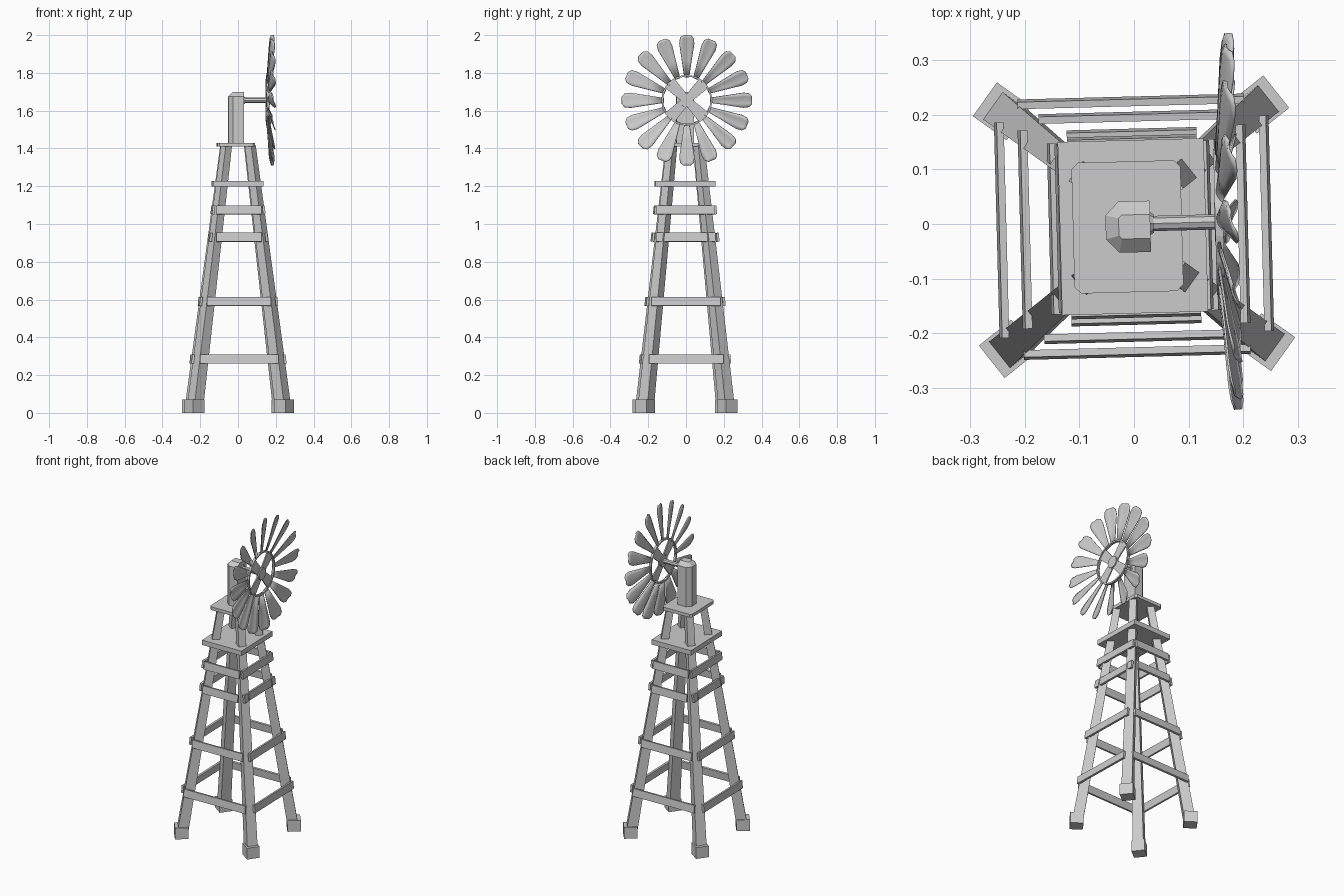
import bpy, bmesh, math
from mathutils import Matrix, Vector

if "Cube" in bpy.data.objects:
    bpy.data.objects.remove(bpy.data.objects["Cube"])

# the whole tower is turned slightly about z
TURN = Matrix.Translation((0, -0.005, 0)) @ Matrix.Rotation(math.radians(1.5), 4, 'Z')


def make(name, bm, mat=Matrix()):
    bmesh.ops.recalc_face_normals(bm, faces=bm.faces)
    bm.transform(TURN @ mat)
    me = bpy.data.meshes.new(name)
    bm.to_mesh(me)
    bm.free()
    ob = bpy.data.objects.new(name, me)
    bpy.context.collection.objects.link(ob)
    return ob


def loft(name, rings, mat=Matrix(), closed=False):
    """Join equal-sided rings; cap the ends unless the loop is closed."""
    bm = bmesh.new()
    vs = [[bm.verts.new(p) for p in r] for r in rings]
    n = len(rings[0])
    pairs = list(zip(vs, vs[1:])) + ([(vs[-1], vs[0])] if closed else [])
    for a, b in pairs:
        for i in range(n):
            j = (i + 1) % n
            bm.faces.new((a[i], a[j], b[j], b[i]))
    if not closed:
        bm.faces.new(vs[0])
        bm.faces.new(vs[-1])
    return make(name, bm, mat)


def box(name, size, mat):
    bm = bmesh.new()
    bmesh.ops.create_cube(bm, size=1)
    bm.transform(Matrix.Diagonal((*size, 1)))
    return make(name, bm, mat)


def plate(name, cx, hx, hy, z0, z1, cut):
    pts = []
    for sx, sy in ((1, 1), (-1, 1), (-1, -1), (1, -1)):
        pair = [(cx + sx * hx, sy * (hy - cut)), (cx + sx * (hx - cut), sy * hy)]
        pts += pair if sx * sy > 0 else pair[::-1]
    return loft(name, [[(x, y, z) for x, y in pts] for z in (z0, z1)])


def square(cx, cy, z, s, ang):
    c, n = math.cos(ang), math.sin(ang)
    return [(cx + u * c - v * n, cy + u * n + v * c, z)
            for u, v in ((s, s), (-s, s), (-s, -s), (s, -s))]


# feet and tapered legs
for sx in (-1, 1):
    for sy in (-1, 1):
        a = math.radians(37) * sx * sy
        foot = [square(sx * .237, sy * .218, z, .038, a) for z in (0, .07)]
        loft("foot", foot)
        loft("leg", [square(sx * .233, sy * .214, .03, .031, a),
                     square(sx * .063, sy * .072, 1.415, .021, a)])

# cross braces: z, front distance, side distance, front half length, side half length
for z, dy, dx, lx, ly in ((.285, .230, .243, .208, .198), (.59, .202, .200, .170, .182),
                          (.93, .171, .147, .119, .157), (1.075, .158, .133, .119, .155)):
    for k in range(4):
        d, half = (dy, lx) if k % 2 == 0 else (dx, ly)
        m = (Matrix.Rotation(k * math.pi / 2, 4, 'Z') @ Matrix.Translation((0, -d, z))
             @ Matrix.Rotation(math.radians(-6), 4, 'X'))
        box("brace", (2 * half, .013, .047), m)

# platforms
box("lower_platform", (.268, .318, .03), Matrix.Translation((-.002, 0, 1.213)))
plate("upper_platform", -.012, .1, .12, 1.41, 1.43, .012)

# mast head with sloped cap
outer = [(.03, .047), (-.028, .047), (-.052, .022), (-.052, -.022), (-.028, -.047), (.03, -.047)]
inner = [(.03, .022), (-.022, .022), (-.028, .016), (-.028, -.016), (-.022, -.022), (.03, -.022)]
loft("mast_head", [[(x, y, z) for x, y in pts]
                   for pts, z in ((outer, 1.42), (outer, 1.675), (inner, 1.698))])

HUB = Matrix.Translation((0, .005, 1.655))


def circle(x, r, n):
    return [(x, r * math.cos(2 * math.pi * i / n), r * math.sin(2 * math.pi * i / n))
            for i in range(n)]


# shaft, collar and hub
loft("shaft", [circle(x, .014, 8) for x in (.02, .155)], HUB)
loft("shaft_collar", [circle(.028, .022, 8), circle(.036, .017, 8)], HUB)
loft("hub", [circle(x, .036, 16) for x in (.148, .167)], HUB)

# wheel ring
loft("wheel_ring", [circle(.149, .134, 32), circle(.164, .134, 32),
                    circle(.164, .125, 32), circle(.149, .125, 32)], HUB, True)

# four flat spokes
for k in range(4):
    m = HUB @ Matrix.Rotation(math.radians(45 + 90 * k), 4, 'X')
    loft("spoke", [[(x, -.022, .01), (x, .022, .01), (x, .034, .123), (x, 0, .129), (x, -.034, .123)]
                   for x in (.153, .160)], m)

# sixteen cupped and pitched blades
stations = ((.122, .013), (.21, .026), (.30, .040), (.33, .036), (.345, .019))
pitch = math.tan(math.radians(15))
for k in range(16):
    bm = bmesh.new()
    rows = []
    for r, w in stations:
        x = .158 + (r - .12) * .11
        rows.append([bm.verts.new((x - u * w * pitch - .005 * (1 - u * u), u * w, r))
                     for u in (-1, -.5, 0, .5, 1)])
    for a, b in zip(rows, rows[1:]):
        for i in range(4):
            bm.faces.new((a[i], a[i + 1], b[i + 1], b[i]))
    ob = make("blade", bm, HUB @ Matrix.Rotation(k * math.pi / 8, 4, 'X'))
    for p in ob.data.polygons:
        p.use_smooth = True
    mod = ob.modifiers.new("thickness", 'SOLIDIFY')
    mod.thickness = .004
    mod.offset = 0
